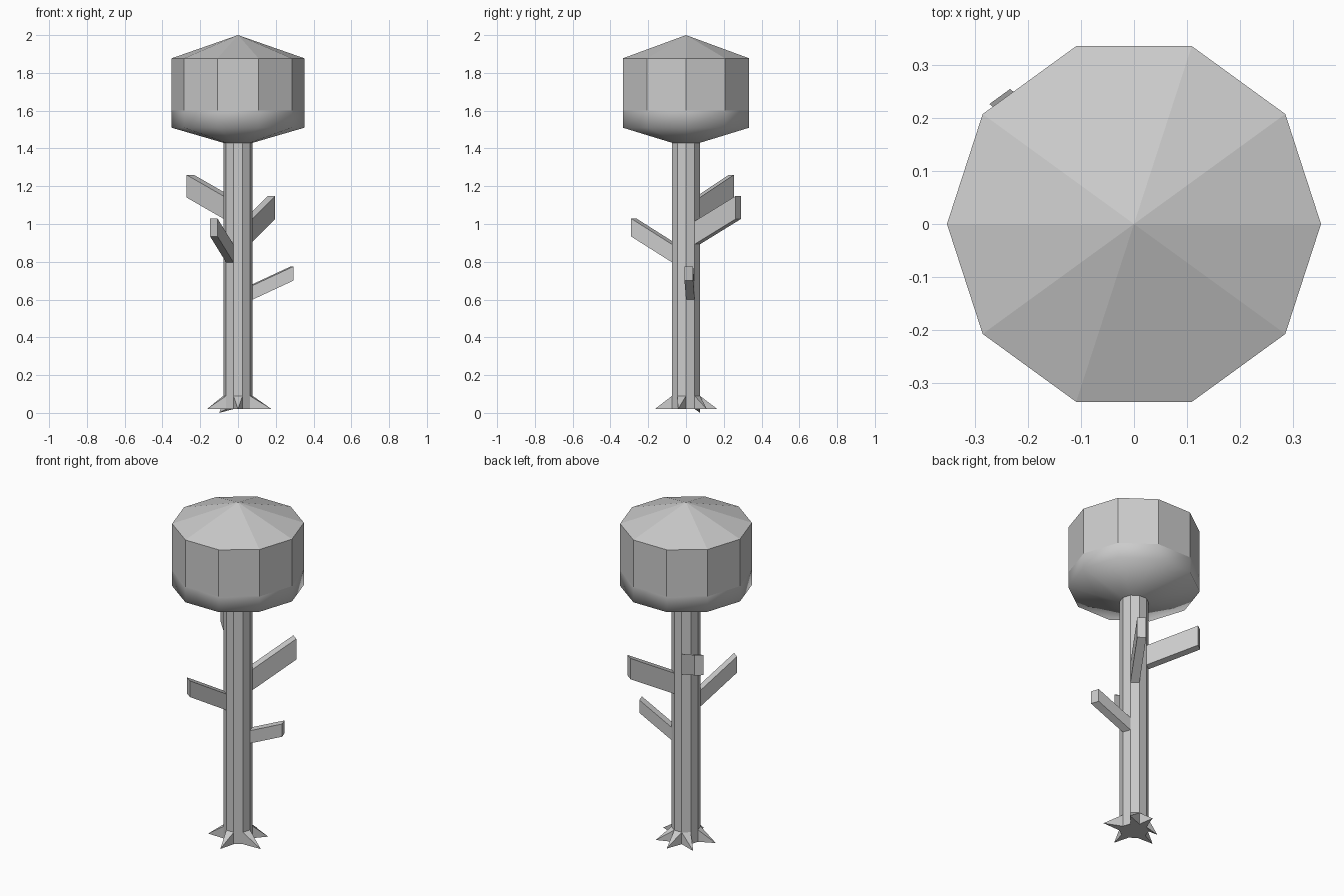
import bpy
from math import cos, sin, radians

if "Cube" in bpy.data.objects:
    bpy.data.objects.remove(bpy.data.objects["Cube"])

SIDES = 10
TRUNK_R = 0.078


def make(name, verts, faces):
    mesh = bpy.data.meshes.new(name)
    mesh.from_pydata(verts, [], faces)
    mesh.update()
    obj = bpy.data.objects.new(name, mesh)
    bpy.context.collection.objects.link(obj)
    return obj


def corner(angle, r=TRUNK_R):
    a = radians(angle)
    return r * cos(a), r * sin(a)


def lathe(name, rings, apex=None, cap=False):
    """Ten-sided stack of (radius, z) rings, listed from bottom to top."""
    verts = [(*corner(360 * i / SIDES, r), z) for r, z in rings for i in range(SIDES)]
    faces = []
    for k in range(len(rings) - 1):
        for i in range(SIDES):
            j = (i + 1) % SIDES
            a, b = k * SIDES, (k + 1) * SIDES
            faces.append((a + i, a + j, b + j, b + i))
    if cap:
        faces.append(tuple(reversed(range(SIDES))))
    if apex is not None:
        top = (len(rings) - 1) * SIDES
        verts.append((0, 0, apex))
        faces += [(top + i, top + (i + 1) % SIDES, len(verts) - 1) for i in range(SIDES)]
    return make(name, verts, faces)


def branch(name, angle, z0, z1, offset):
    """Slanted bar pushed out of one trunk side."""
    p, q = corner(angle - 18), corner(angle + 18)
    base = [(*p, z0), (*q, z0), (*q, z1), (*p, z1)]
    tip = [tuple(c + d for c, d in zip(v, offset)) for v in base]
    faces = [(4, 5, 6, 7)]
    faces += [(i, (i + 1) % 4, (i + 1) % 4 + 4, i + 4) for i in range(4)]
    faces = [faces[0]] + [tuple(reversed(f)) for f in faces[1:]]
    # the side loop runs the other way round from the end face
    obj = make(name, base + tip, faces)
    import bmesh
    bm = bmesh.new()
    bm.from_mesh(obj.data)
    bmesh.ops.contextual_create(bm, geom=[e for e in bm.edges if e.is_boundary])
    bmesh.ops.recalc_face_normals(bm, faces=bm.faces)
    bm.to_mesh(obj.data)
    bm.free()


def root(name, angle, tip):
    """Pointed wedge drawn out of the foot of one trunk side."""
    p, q = corner(angle - 18), corner(angle + 18)
    verts = [(*p, 0.09), (*q, 0.09), (*p, 0.02), (*q, 0.02), tip]
    make(name, verts, [(1, 0, 4), (0, 2, 4), (2, 3, 4), (3, 1, 4)])


# Trunk
lathe("trunk", [(TRUNK_R, 0.02), (TRUNK_R, 1.44)], cap=True)

# Leafy crown, softly shaded around its underside
crown = lathe("crown", [(TRUNK_R, 1.43), (0.352, 1.51), (0.352, 1.60), (0.352, 1.877)], apex=2.0)
for poly in crown.data.polygons:
    poly.use_smooth = poly.center.z < 1.6

# Branches
branch("branch_back_left", 126, 1.02, 1.14, (-0.209, 0.18, 0.12))
branch("branch_back_right", 54, 0.893, 1.015, (0.134, 0.216, 0.133))
branch("branch_front_left", 234, 0.797, 0.892, (-0.085, -0.218, 0.138))
branch("branch_right", 18, 0.60, 0.675, (0.215, -0.008, 0.10))

# Roots
ROOTS = [(198, (-0.165, -0.042, 0.02)), (270, (0, -0.165, 0.02)),
         (342, (0.178, -0.042, 0.02)), (54, (0.12, 0.11, 0.02)),
         (90, (0.01, 0.166, 0.02)), (126, (-0.1, 0.075, 0.0))]
for n, (angle, tip) in enumerate(ROOTS, 1):
    root(f"root_{n}", angle, tip)
